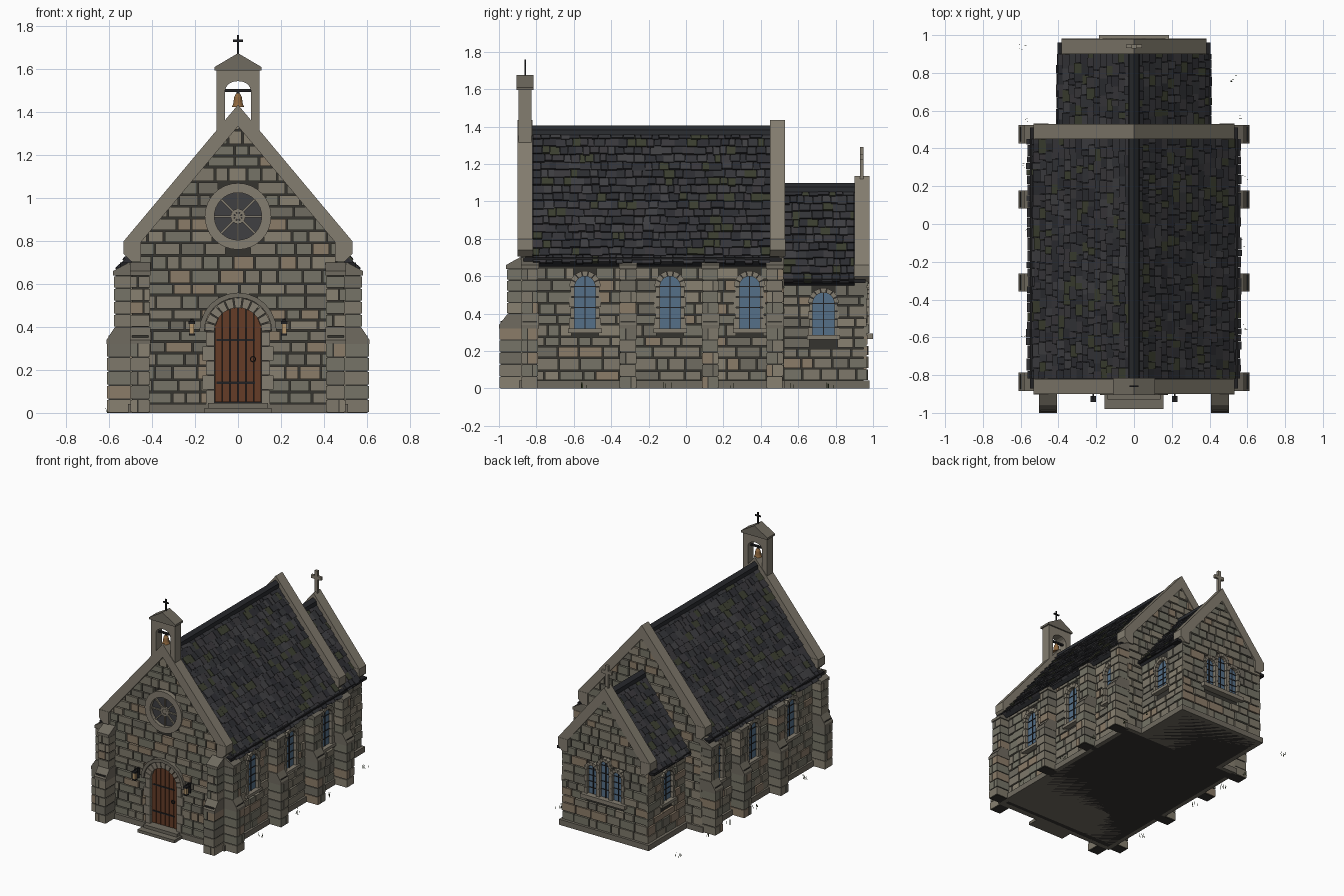
import bpy, bmesh, math, random
from mathutils import Matrix, Vector

if "Cube" in bpy.data.objects:
    bpy.data.objects.remove(bpy.data.objects["Cube"])

random.seed(7)
rnd = random.uniform
COL = {"mortar": (.035, .033, .028), "trim": (.23, .205, .16), "trim_dark": (.16, .145, .115),
       "wood": (.13, .045, .02), "iron": (.015, .015, .017), "glass": (.09, .16, .25), "rose_glass": (.05, .05, .055),
       "bell": (.28, .14, .05), "lamp": (.45, .3, .15), "grass": (.06, .08, .03), "ridge": (.022, .024, .028),
       "stone_a": (.21, .19, .145), "stone_b": (.16, .15, .12), "stone_c": (.25, .22, .165),
       "stone_d": (.18, .175, .135), "stone_e": (.26, .2, .14),
       "slate_a": (.035, .036, .041), "slate_b": (.05, .05, .055), "slate_c": (.026, .027, .032),
       "slate_d": (.042, .04, .045), "slate_moss": (.045, .05, .03)}
STONE = ["stone_a", "stone_a", "stone_b", "stone_c", "stone_d", "stone_d", "stone_e"]
SLATE = ["slate_a", "slate_a", "slate_b", "slate_c", "slate_c", "slate_d", "slate_d", "slate_moss"]


def material(name):
    m = bpy.data.materials.get(name)
    if not m:
        m = bpy.data.materials.new(name)
        m.diffuse_color = (*COL[name], 1)
        m.use_nodes = True
        m.node_tree.nodes["Principled BSDF"].inputs["Base Color"].default_value = m.diffuse_color
    return m


def frame(o, u, w, z=(0, 0, 1)):
    return Matrix((u, w, z)).transposed().to_4x4() if o is None else \
        Matrix.Translation(o) @ Matrix((u, w, z)).transposed().to_4x4()


class Part:
    """Mesh built in local (along, outward, up) coordinates."""
    def __init__(self, name, F=Matrix()):
        self.name, self.F, self.bm, self.mats = name, F, bmesh.new(), []

    def solid(self, a, b, m):
        if m not in self.mats:
            self.mats.append(m)
        va, vb = [self.bm.verts.new(p) for p in a], [self.bm.verts.new(p) for p in b]
        n = len(a)
        faces = [va, vb[::-1]] + [[va[i], vb[i], vb[(i + 1) % n], va[(i + 1) % n]] for i in range(n)]
        for f in faces:
            self.bm.faces.new(f).material_index = self.mats.index(m)

    def prism(self, pts, w0, w1, m):
        self.solid([(u, w0, z) for u, z in pts], [(u, w1, z) for u, z in pts], m)

    def box(self, u0, u1, w0, w1, z0, z1, m):
        self.prism([(u0, z0), (u1, z0), (u1, z1), (u0, z1)], w0, w1, m)

    def ring(self, c, z, r, R, w0, w1, a0, a1, n, m, gap=.02):
        st = (a1 - a0) / n
        for i in range(n):
            p, q = a0 + i * st + gap, a0 + (i + 1) * st - gap
            self.prism([(c + k * math.cos(a), z + k * math.sin(a)) for k, a in ((r, p), (R, p), (R, q), (r, q))], w0, w1, m)

    def stones(self, u0, u1, z0, z1, openings=(), w0=-.022):
        z = z0
        while z < z1 - .01:
            h = rnd(.048, .07)
            if z1 - z - h < .03:
                h = z1 - z
            spans = [(u0, u1)]
            for c, b, zs, r in openings:    # b None = full circle
                lo = zs - r if b is None else b
                if z + h <= lo or z >= zs + r:
                    continue
                dz = max(0, z - zs, zs - z - h if b is None else 0)
                k = math.sqrt(max(0, r * r - dz * dz))
                spans = [s for a, e in spans for s in ((a, min(e, c - k)), (max(a, c + k), e)) if s[1] - s[0] > .015]
            for a, e in spans:
                while a < e - .001:
                    n = min(e, a + rnd(.06, .135))
                    if e - n < .04:
                        n = e
                    self.box(a + .004, n - .004, w0, rnd(-.003, .005), z + .004, z + h - .004, random.choice(STONE))
                    a = n
            z += h

    def clip(self, half, eave, apex):
        for s in (-1, 1):
            bmesh.ops.bisect_plane(self.bm, geom=self.bm.verts[:] + self.bm.edges[:] + self.bm.faces[:],
                                   plane_co=(0, 0, apex), plane_no=(s * (apex - eave), 0, half), clear_outer=True)

    def done(self):
        bmesh.ops.transform(self.bm, matrix=self.F, verts=self.bm.verts)
        bmesh.ops.recalc_face_normals(self.bm, faces=self.bm.faces)
        me = bpy.data.meshes.new(self.name)
        self.bm.to_mesh(me)
        for m in self.mats:
            me.materials.append(material(m))
        bpy.context.collection.objects.link(bpy.data.objects.new(self.name, me))


def window(name, F, c, z0, zs, r, R, sill=True):
    p = Part(name, F)
    arc = [(c + r * math.cos(i * math.pi / 10), zs + r * math.sin(i * math.pi / 10)) for i in range(11)]
    p.prism([(c - r, z0), (c + r, z0)] + arc, -.03, -.014, "glass")
    p.box(c - .003, c + .003, -.015, -.009, z0, zs + r, "iron")
    for i in range(1, 5):
        z = z0 + (zs - z0) * i / 4
        p.box(c - r, c + r, -.015, -.009, z - .002, z + .002, "iron")
    p.ring(c, zs, r, R, -.03, .012, 0, math.pi, 7, "trim")
    for s in (-1, 1):
        for i in range(4):
            a, h = c + s * r, (zs - z0) / 4
            p.box(a, c + s * (R - .008 * (i % 2)), -.03, .01, z0 + i * h + .002, z0 + (i + 1) * h - .002, "trim")
    if sill:
        p.box(c - R - .005, c + R + .005, -.03, .02, z0 - .022, z0, "trim")
    p.done()


def buttress(name, F, c, lo, hi):
    p, h = Part(name, F), .045
    p.box(c - h + .006, c + h - .006, -.02, lo - .008, 0, .36, "mortar")
    p.box(c - h + .006, c + h - .006, -.02, hi - .008, .3, .66, "mortar")
    for w, z0, z1 in ((lo - .003, 0, .325), (hi, .4, .64)):
        n = round((z1 - z0) / .06)
        for i in range(n):
            a, b = z0 + (z1 - z0) * i / n, z0 + (z1 - z0) * (i + 1) / n
            m = c + random.choice((-.012, .015, h))
            p.box(c - h, m - .003, -.02, w, a + .003, b - .004, random.choice(STONE))
            if m < c + h - .01:
                p.box(m + .003, c + h, -.02, w, a + .003, b - .004, random.choice(STONE))
    for w, v, z0, z1 in ((lo, hi - .005, .32, .4), (hi + .005, .01, .64, .7)):
        p.prism([(-.02, z0), (w, z0), (w, z0 + .02), (v, z1), (-.02, z1)], c - h - .003, c + h + .003, "trim_dark")
        for vert in p.bm.verts[-10:]:      # profile was drawn sideways: swap along/outward
            vert.co.x, vert.co.y = vert.co.y, vert.co.x
    p.done()


def roof(name, half, ze, zr, y0, y1):
    L = math.hypot(half, zr - ze)
    dx, dz = half / L, (zr - ze) / L
    for s, side in ((-1, "left"), (1, "right")):
        p = Part(f"{name}_{side}", frame((s * half, 0, ze), (0, 1, 0), (s * dz, 0, dx), (-s * dx, 0, dz)))
        p.box(y0, y1, -.03, 0, 0, L, "slate_c")
        n = round(L / .052)
        e = L / n
        for i in range(n):
            y = y0
            while y < y1 - .001:
                b = min(y1, y + rnd(.03, .07))
                b = y1 if y1 - b < .02 else b
                v0, v1, k = i * e - rnd(0, .012), min(L, (i + 1.25) * e), rnd(.012, .02)
                u0, u1 = y + .001, b - .001
                p.solid([(u0, 0, v0), (u1, 0, v0), (u1, k, v0), (u0, k, v0)],
                        [(u0, -.01, v1), (u1, -.01, v1), (u1, .005, v1), (u0, .005, v1)], random.choice(SLATE))
                y = b
        p.done()
    p = Part(name + "_ridge")
    p.prism([(-.03, zr - .02), (-.026, zr + .008), (0, zr + .03), (.026, zr + .008), (.03, zr - .02)], y0, y1, "ridge")
    p.done()


def coping(name, half, ze, za, y0, y1):
    p = Part(name)
    k = (za - ze) / half
    for s in (-1, 1):
        i = half - .08
        p.prism([(0, za), (s * half, ze), (s * i, ze - .005), (0, ze - .005 + k * i)], y0, y1, "trim")
        p.prism([(s * half, ze), (s * half, ze - .06), (s * (half - .035), ze - .095), (s * i, ze - .095), (s * i, ze)],
                y0 - .002, y1 + .002, "trim")
    p.done()


def gable_core(p, half, ze, za, y0, y1):
    p.prism([(-half, 0), (half, 0), (half, ze), (0, za), (-half, ze)], y0, y1, "mortar")


# Frames for the outer wall faces
FRONT = frame((0, -.88, 0), (1, 0, 0), (0, -1, 0))
BACK = frame((0, .52, 0), (1, 0, 0), (0, 1, 0))
EAST = frame((0, .97, 0), (1, 0, 0), (0, 1, 0))

# Mortar cores and plinth
p = Part("wall_core")
gable_core(p, .48, .70, 1.31, -.86, .50)
gable_core(p, .48, .76, 1.37, -.86, -.82)
gable_core(p, .48, .76, 1.37, .45, .50)
gable_core(p, .34, .58, 1.02, .50, .95)
gable_core(p, .34, .63, 1.07, .90, .95)
p.done()
p = Part("plinth")
p.box(-.512, .512, -.892, .53, 0, .042, "trim_dark")
p.box(-.375, .375, .5, .982, 0, .042, "trim_dark")
p.done()

# Gable wall masonry
for name, F, half, ze, za, ops in (
        ("front_wall", FRONT, .5, .78, 1.385, [(0, 0, .38, .135), (0, None, .915, .135)]),
        ("nave_back_wall", BACK, .5, .78, 1.385, [(0, 0, .45, .33)]),
        ("chancel_end_wall", EAST, .36, .64, 1.08, [(0, .27, .53, .048), (-.105, .27, .48, .048), (.105, .27, .48, .048)])):
    p = Part(name, F)
    p.stones(-half, half, .042, za, ops)
    p.clip(half, ze, za)
    p.done()

# Side walls, windows, buttresses and gutters, both sides
for s, side in ((-1, "left"), (1, "right")):
    NAVE = frame((s * .5, 0, 0), (0, 1, 0), (s, 0, 0))
    CHAN = frame((s * .36, 0, 0), (0, 1, 0), (s, 0, 0))
    p = Part(f"nave_wall_{side}", NAVE)
    p.stones(-.88, .52, .042, .7, [(y, .3, .545, .068) for y in (-.54, -.085, .34)])
    p.done()
    p = Part(f"chancel_wall_{side}", CHAN)
    p.stones(.52, .97, .042, .585, [(.735, .26, .455, .07)])
    p.done()
    for i, y in enumerate((-.54, -.085, .34)):
        window(f"nave_window_{side}_{i}", NAVE, y, .32, .545, .055, .085)
    window(f"chancel_window_{side}", CHAN, .735, .285, .455, .058, .083)
    for i, y in enumerate((-.835, -.31, .13, .475)):
        buttress(f"buttress_{side}_{i}", NAVE, y, .112, .078)
    buttress(f"front_buttress_{side}", FRONT, s * .455, .12, .078)
    p = Part(f"gutter_{side}")
    p.box(s * .5, s * .55, -.87, .51, .672, .7, "iron")
    p.box(s * .36, s * .405, .52, .96, .565, .585, "iron")
    p.done()
    p = Part(f"lantern_{side}", FRONT)
    c = s * .215
    p.box(c - .008, c + .008, -.02, .01, .36, .44, "iron")
    p.box(c - .004, c + .004, 0, .05, .432, .44, "iron")
    p.box(c - .011, c + .011, .034, .058, .37, .415, "lamp")
    p.box(c - .015, c + .015, .03, .062, .415, .428, "iron")
    p.box(c - .014, c + .014, .031, .061, .36, .37, "iron")
    p.done()

# East lancets
for i, (c, zs) in enumerate(((-.105, .48), (0, .535), (.105, .48))):
    window(f"end_lancet_{i}", EAST, c, .295, zs, .038, .062, False)
p = Part("end_window_sill", EAST)
p.box(-.185, .185, -.03, .03, .265, .295, "trim")
p.done()

# Roofs and copings
roof("nave_roof", .55, .67, 1.375, -.82, .45)
roof("chancel_roof", .395, .57, 1.07, .52, .90)
coping("front_coping", .532, .80, 1.435, -.90, -.82)
coping("nave_back_coping", .532, .80, 1.435, .45, .53)
coping("chancel_coping", .385, .66, 1.135, .90, .98)

# Door with planks, straps, arch and steps
p = Part("door", FRONT)
p.box(-.11, .11, -.03, -.019, .04, .4, "iron")
for i in range(6):
    a, b = -.11 + i * .22 / 6 + .002, -.11 + (i + 1) * .22 / 6 - .002
    top = [(u, .38 + math.sqrt(.11 ** 2 - u * u)) for u in (b, (a + b) / 2, a)]
    p.prism([(a, .05), (b, .05)] + top, -.03, -.008, "wood")
for z in (.14, .34):
    p.box(-.1, .08, -.01, -.004, z - .005, z + .005, "iron")
p.ring(.07, .25, .01, .015, -.01, 0, 0, 2 * math.pi, 8, "iron", 0)
p.done()
p = Part("door_surround", FRONT)
p.ring(0, .38, .11, .155, -.03, .015, 0, math.pi, 11, "trim")
p.ring(0, .38, .157, .18, -.02, .024, 0, math.pi, 12, "trim_dark", 0)
for s in (-1, 1):
    for i in range(5):
        p.box(s * .11, s * (.15 + .015 * (i % 2)), -.03, .013, .042 + i * .0676, .107 + i * .0676, "trim")
p.box(-.155, .155, 0, .1, 0, .022, "trim_dark")
p.box(-.14, .14, -.03, .05, .022, .045, "trim_dark")
p.done()

# Rose window
p = Part("rose_window", FRONT)
p.prism([(.115 * math.cos(i * math.pi / 16), .915 + .115 * math.sin(i * math.pi / 16)) for i in range(32)], -.03, -.014, "rose_glass")
p.ring(0, .915, .11, .155, -.03, .014, 0, 2 * math.pi, 32, "trim", 0)
p.ring(0, .915, .02, .035, -.03, 0, 0, 2 * math.pi, 16, "trim", 0)
for i in range(8):
    d = Vector((math.cos(i * math.pi / 4), math.sin(i * math.pi / 4)))
    n, c = Vector((-d.y, d.x)) * .005, Vector((0, .915))
    p.prism([c + n, c + d * .112 + n, c + d * .112 - n, c - n], -.03, -.002, "trim")
p.done()

# Bell cote, bell and crosses
p = Part("bell_cote")
arc = [(.06 * math.cos(i * math.pi / 8), 1.5 + .045 * math.sin(i * math.pi / 8)) for i in range(9)]
p.prism([(-.06, 1.3), (-.1, 1.3), (-.1, 1.6), (.1, 1.6), (.1, 1.3), (.06, 1.3)] + arc, -.895, -.825, "trim")
p.prism([(-.11, 1.595), (.11, 1.595), (.11, 1.61), (0, 1.675), (-.11, 1.61)], -.905, -.815, "trim_dark")
p.done()
p = Part("bell")
prof = [(.028, 1.425), (.022, 1.44), (.018, 1.47), (.009, 1.488)]
rings = [[(r * math.cos(i * math.pi / 6), -.86 + r * math.sin(i * math.pi / 6), z) for i in range(12)] for r, z in prof]
for a, b in zip(rings, rings[1:]):
    p.solid(a, b, "bell")
p.box(-.062, .062, -.868, -.852, 1.495, 1.507, "iron")
p.box(-.006, .006, -.866, -.854, 1.485, 1.5, "iron")
p.done()
p = Part("iron_cross")
p.box(-.004, .004, -.864, -.856, 1.66, 1.76, "iron")
p.box(-.024, .024, -.864, -.856, 1.728, 1.738, "iron")
p.done()
p = Part("stone_cross")
p.box(-.012, .012, .93, .95, 1.12, 1.29, "trim")
p.box(-.042, .042, .931, .949, 1.225, 1.25, "trim")
p.done()

# Grass tufts
p = Part("grass_tufts")
for x, y in ((-.59, .94), (.53, .77), (.55, .56), (.59, .25), (.57, -.1), (.58, -.55), (-.58, -.02), (-.57, .3), (-.58, -.6), (-.57, .55)):
    for _ in range(5):
        a, b = x + rnd(-.02, .02), y + rnd(-.02, .02)
        p.prism([(a - .002, 0), (a + .002, 0), (a + rnd(-.01, .01), rnd(.015, .035))], b, b + .002, "grass")
p.done()
